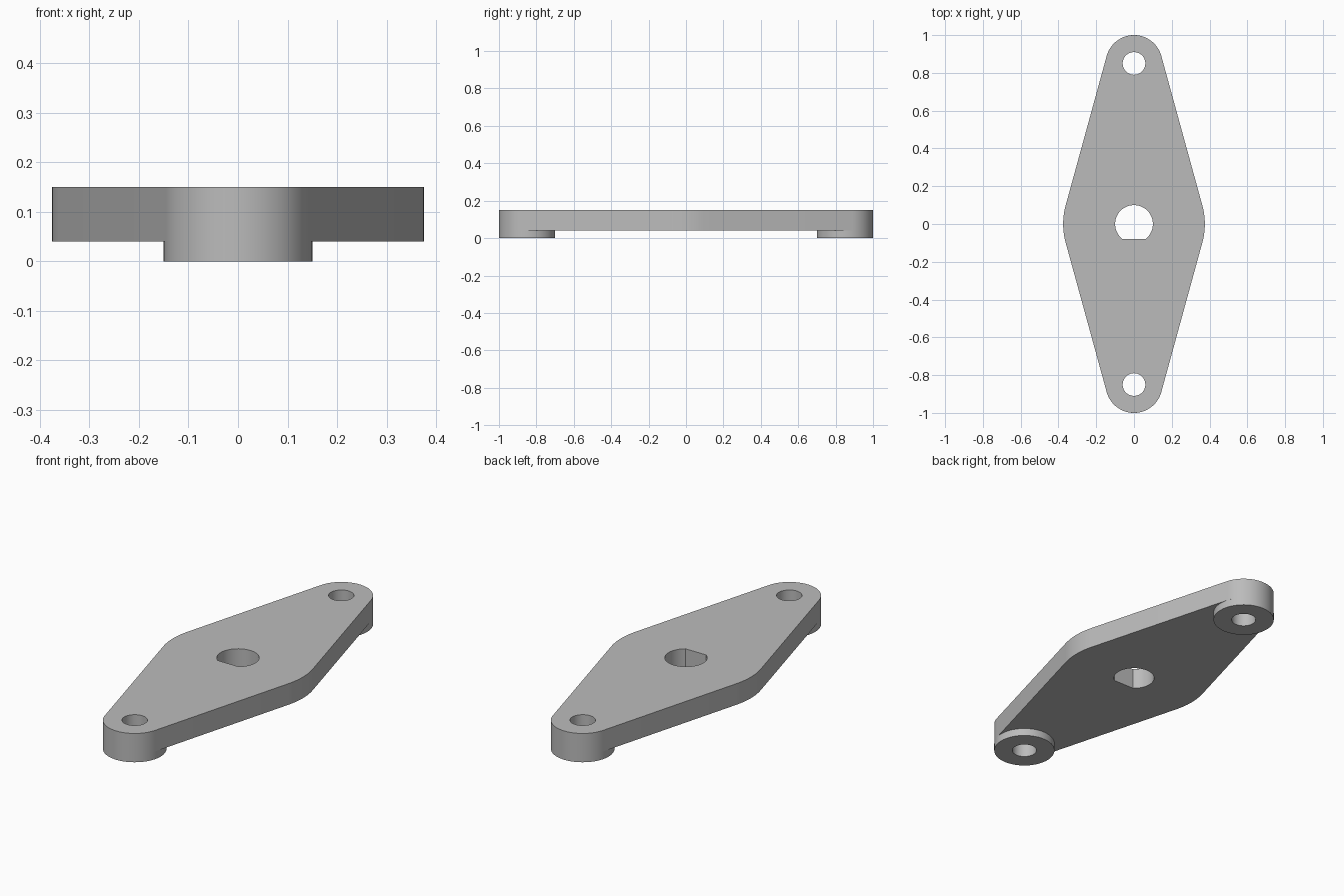
import bpy, bmesh
from math import sin, cos, pi, asin

cube = bpy.data.objects.get("Cube")
if cube:
    bpy.data.objects.remove(cube, do_unlink=True)

# Main dimensions
REACH, END_R, MID_R = 0.85, 0.15, 0.375
HOLE_R, SHAFT_R, FLAT = 0.06, 0.10, 0.08
BASE, TOP = 0.04, 0.15

grey = bpy.data.materials.new("plain_grey")
grey.use_nodes = True
grey.diffuse_color = (0.5, 0.5, 0.5, 1)
grey.node_tree.nodes["Principled BSDF"].inputs["Base Color"].default_value = grey.diffuse_color


def arc(cy, r, start, end, steps):
    """Points along an arc centred on (0, cy), both ends included."""
    angles = [start + (end - start) * i / steps for i in range(steps + 1)]
    return [(r * cos(t), cy + r * sin(t)) for t in angles]


def circle(cy, r, steps=64):
    return arc(cy, r, 0, 2 * pi, steps)[:-1]


def prism(name, loops, z0, z1, open_top=False):
    """Extrude an outline with holes between two heights."""
    bm = bmesh.new()
    for loop in loops:
        verts = [bm.verts.new((x, y, z0)) for x, y in loop]
        for i, v in enumerate(verts):
            bm.edges.new((verts[i - 1], v))
    bmesh.ops.triangle_fill(bm, edges=bm.edges[:], use_beauty=True, normal=(0, 0, 1))
    ext = bmesh.ops.extrude_face_region(bm, geom=bm.faces[:])
    moved = [g for g in ext["geom"] if isinstance(g, bmesh.types.BMVert)]
    bmesh.ops.translate(bm, verts=moved, vec=(0, 0, z1 - z0))
    bmesh.ops.recalc_face_normals(bm, faces=bm.faces[:])
    if open_top:
        cap = [f for f in bm.faces if all(v.co.z > z1 - 1e-4 for v in f.verts)]
        bmesh.ops.delete(bm, geom=cap, context="FACES_ONLY")
    mesh = bpy.data.meshes.new(name)
    bm.to_mesh(mesh)
    bm.free()
    mesh.materials.append(grey)
    obj = bpy.data.objects.new(name, mesh)
    bpy.context.collection.objects.link(obj)
    bpy.ops.object.select_all(action="DESELECT")
    obj.select_set(True)
    bpy.context.view_layer.objects.active = obj
    bpy.ops.object.shade_smooth_by_angle(angle=pi / 6)
    return obj


# Plate: tangent lines joining the middle arcs to the rounded ends
a = asin((MID_R - END_R) / REACH)
outline = (arc(0, MID_R, -a, a, 12)
           + arc(REACH, END_R, a, pi - a, 32)
           + arc(0, MID_R, pi - a, pi + a, 12)
           + arc(-REACH, END_R, pi + a, 2 * pi - a, 32))

# D-shaped shaft hole, flat towards the front
d = asin(FLAT / SHAFT_R)
shaft_hole = arc(0, SHAFT_R, -d, pi + d, 52)

prism("plate", [outline, shaft_hole, circle(REACH, HOLE_R), circle(-REACH, HOLE_R)], BASE, TOP)

# Round pads under both ends, open where they meet the plate
for name, side in (("front_pad", -1), ("back_pad", 1)):
    prism(name, [circle(side * REACH, END_R), circle(side * REACH, HOLE_R)], 0, BASE, open_top=True)
